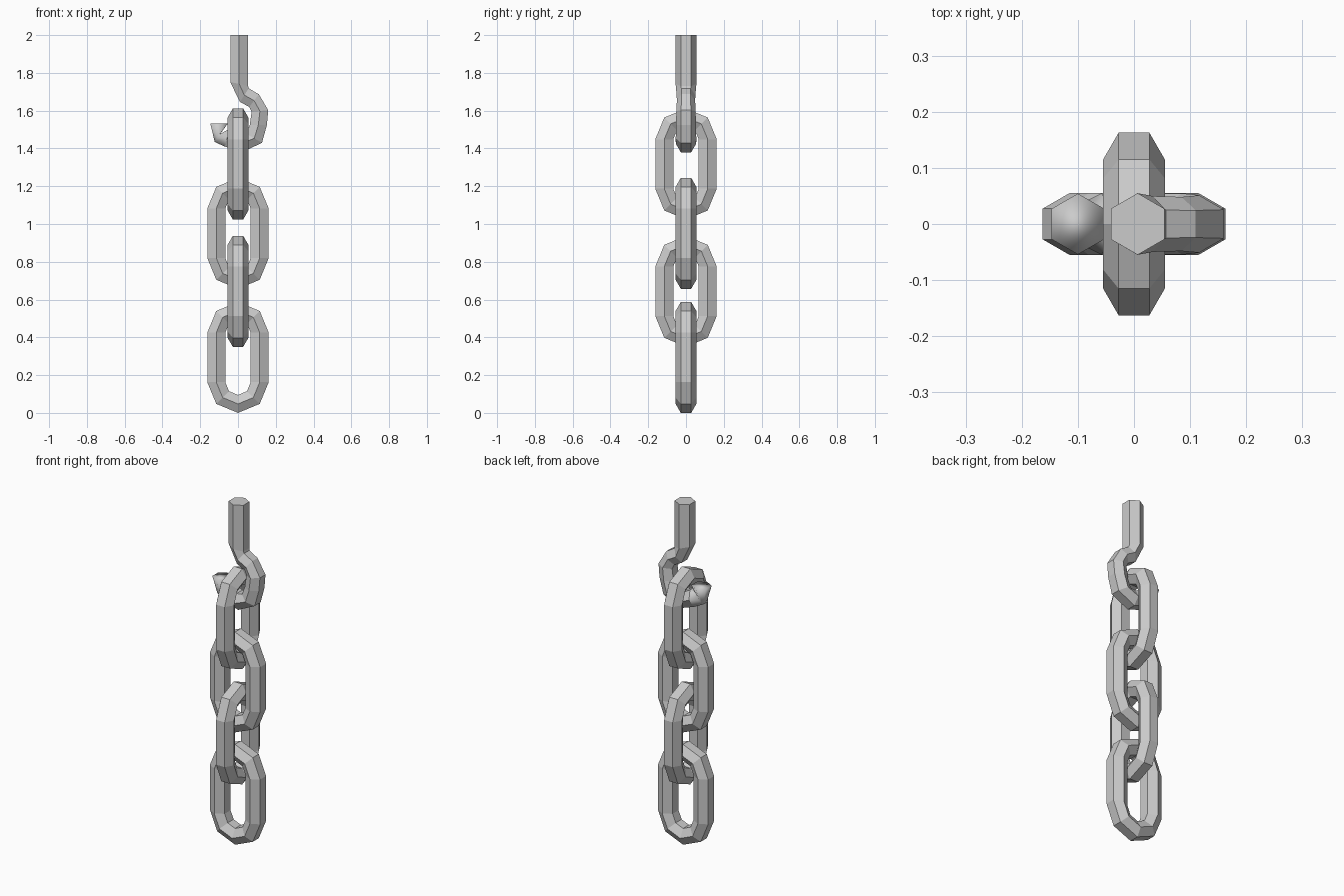
import bpy, bmesh, math
from mathutils import Vector

if "Cube" in bpy.data.objects:
    bpy.data.objects.remove(bpy.data.objects["Cube"])

R = 0.055                              # hexagon corner radius of the bar
A = R * math.cos(math.pi / 6)          # hexagon flat radius


def hex_loft(name, pairs, closed, smooth_tail=0):
    """Loft a hexagonal bar through (left, right) edge pairs in the XZ plane."""
    bm = bmesh.new()
    rings = []
    for ax, az, bx, bz in pairs:
        a, b = Vector((ax, 0, az)), Vector((bx, 0, bz))
        c, u = (a + b) / 2, (b - a) / 2
        w = R * min(1, u.length / A)
        ring = []
        for s, t in ((1, .5), (0, 1), (-1, .5), (-1, -.5), (0, -1), (1, -.5)):
            ring.append(bm.verts.new(c + u * s + Vector((0, w * t, 0))))
        rings.append(ring)
    n = len(rings)
    for i in range(n if closed else n - 1):
        p, q = rings[i], rings[(i + 1) % n]
        for k in range(6):
            f = bm.faces.new((p[k], p[(k + 1) % 6], q[(k + 1) % 6], q[k]))
            f.smooth = i >= n - 1 - smooth_tail and not closed
    if not closed:
        bm.faces.new(rings[0])
        bm.faces.new(rings[-1]).smooth = smooth_tail > 0
    bmesh.ops.recalc_face_normals(bm, faces=bm.faces)
    mesh = bpy.data.meshes.new(name)
    bm.to_mesh(mesh)
    bm.free()
    ob = bpy.data.objects.new(name, mesh)
    bpy.context.collection.objects.link(ob)
    return ob


# Chain links: two half circles of four segments joined by straight bars
mid, straight = 0.115, 0.262
link = []
for half in range(2):
    zc = mid + A + (straight if half == 0 else 0)
    for i in range(5):
        t = math.pi * half + math.pi * i / 4
        c, s = math.cos(t), math.sin(t)
        link.append(((mid - A) * c, zc + (mid - A) * s,
                     (mid + A) * c, zc + (mid + A) * s))

for i, z in enumerate((0.0, 0.35, 0.657, 1.024)):
    ob = hex_loft(f"chain_link_{i + 1}", link, True)
    ob.location.z = z
    ob.rotation_euler.z = math.pi / 2 * (i % 2)

# Hook: straight shank, offset neck, bowl and flared tip
hook = [
    (-0.041, 2.0, 0.054, 2.0),
    (-0.041, 1.752, 0.054, 1.73),
    (0.01, 1.646, 0.057, 1.718),
    (0.06, 1.62, 0.11, 1.687),
    (0.072, 1.593, 0.16, 1.603),
    (0.062, 1.524, 0.153, 1.524),
    (0.045, 1.477, 0.127, 1.43),
    (0.01, 1.472, 0.02, 1.379),
    (-0.045, 1.503, -0.07, 1.41),
    (-0.095, 1.477, -0.123, 1.434),
    (-0.053, 1.533, -0.147, 1.533),
]
hex_loft("hook", hook, False, smooth_tail=2)
